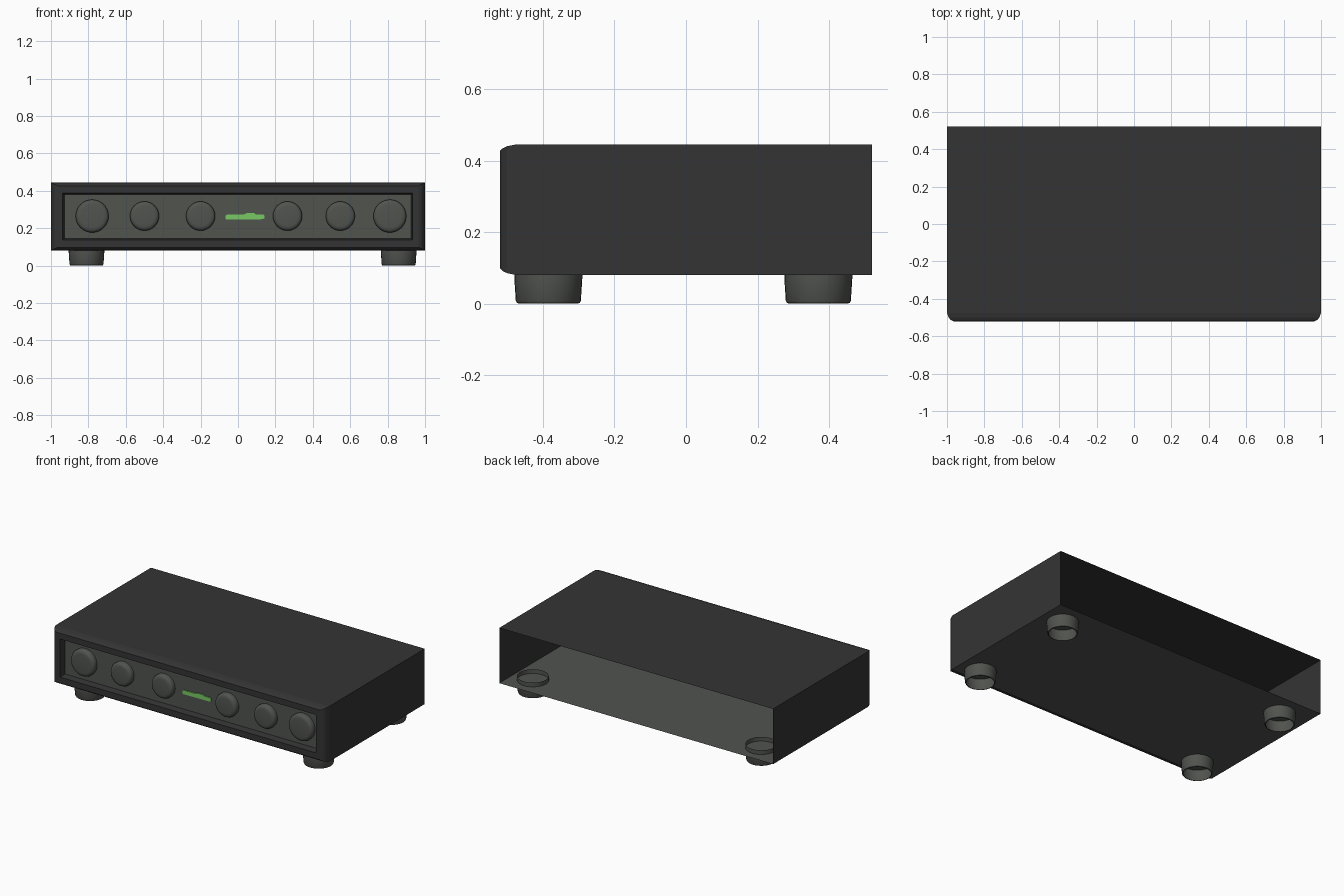
import bpy, bmesh, math

if "Cube" in bpy.data.objects:
    bpy.data.objects.remove(bpy.data.objects["Cube"])


def material(name, rgb):
    m = bpy.data.materials.new(name)
    m.diffuse_color = (*rgb, 1)
    m.use_nodes = True
    m.node_tree.nodes["Principled BSDF"].inputs["Base Color"].default_value = m.diffuse_color
    return m


DARK = material("charcoal", (0.034, 0.034, 0.034))
GREY = material("warm grey", (0.082, 0.087, 0.078))
GREEN = material("display green", (0.19, 0.58, 0.13))


def loft(name, rings, mats, cap_end=False, smooth=True):
    """Skin a list of closed point rings, optionally capping the last one."""
    bm = bmesh.new()
    loops = [[bm.verts.new(p) for p in ring] for ring in rings]
    n = len(loops[0])
    for a, b in zip(loops, loops[1:]):
        for i in range(n):
            j = (i + 1) % n
            bm.faces.new((a[i], a[j], b[j], b[i]))
    if cap_end:
        bm.faces.new(loops[-1])
    bmesh.ops.recalc_face_normals(bm, faces=bm.faces)
    me = bpy.data.meshes.new(name)
    bm.to_mesh(me)
    bm.free()
    ob = bpy.data.objects.new(name, me)
    bpy.context.collection.objects.link(ob)
    for m in mats:
        me.materials.append(m)
    if smooth:
        bpy.ops.object.select_all(action='DESELECT')
        bpy.context.view_layer.objects.active = ob
        ob.select_set(True)
        bpy.ops.object.shade_smooth_by_angle(angle=math.radians(35))
    return ob


def rect(y, x0, x1, z0, z1):
    return [(x0, y, z0), (x1, y, z0), (x1, y, z1), (x0, y, z1)]


# Casing: open at the back, rounded front edges, recessed front panel
X, Z0, Z1 = 1.0, 0.08, 0.445
edge = [(0.52, 0, 0), (-0.475, 0, 0), (-0.50, 0.009, 0.005),
        (-0.513, 0.02, 0.011), (-0.52, 0.035, 0.018)]
rings = [rect(y, -X + a, X - a, Z0 + b, Z1 - b) for y, a, b in edge]
rings.append(rect(-0.52, -0.937, 0.934, 0.137, 0.388))
rings.append(rect(-0.48, -0.927, 0.924, 0.145, 0.38))
casing = loft("casing", rings, [DARK, GREY], cap_end=True, smooth=False)
for f in casing.data.polygons:
    underside = f.center.z < 0.085 and abs(f.normal.z) > 0.995
    panel = len(f.vertices) == 4 and abs(f.center.y + 0.48) < 0.001
    if underside or panel:
        f.material_index = 1


def circle(r, n, fn):
    return [fn(r * math.cos(2 * math.pi * i / n), r * math.sin(2 * math.pi * i / n))
            for i in range(n)]


# Feet: open rings that poke slightly through the floor
for x in (-0.81, 0.859):
    for y in (-0.385, 0.37):
        prof = [(0.095, 0.108), (0.095, 0.07), (0.091, 0.008), (0.088, 0.002), (0.082, 0.0)]
        loft("foot", [circle(r, 32, lambda u, v, z=z: (x + u, y + v, z)) for r, z in prof], [GREY])

# Knobs: shallow discs with rounded rims
for x, r in ((-0.78, 0.088), (-0.5, 0.078), (-0.2, 0.078),
             (0.265, 0.078), (0.547, 0.078), (0.812, 0.088)):
    prof = [(r, -0.479), (r, -0.499), (r - 0.004, -0.508), (r - 0.012, -0.514), (r - 0.025, -0.516)]
    loft("knob", [circle(q, 32, lambda u, v, y=y: (x + u, y, 0.265 + v)) for q, y in prof],
         [GREY], cap_end=True)

# Green display strip: thin plate with a small step on its top edge
outline = [(-0.066, 0.25), (-0.06, 0.246), (0.134, 0.248), (0.142, 0.254), (0.142, 0.268),
           (0.134, 0.274), (0.095, 0.274), (0.088, 0.28), (0.045, 0.28), (0.035, 0.274),
           (-0.06, 0.272), (-0.066, 0.268)]
loft("display_strip", [[(x, y, z) for x, z in outline] for y in (-0.479, -0.486)],
     [GREEN], cap_end=True, smooth=False)
